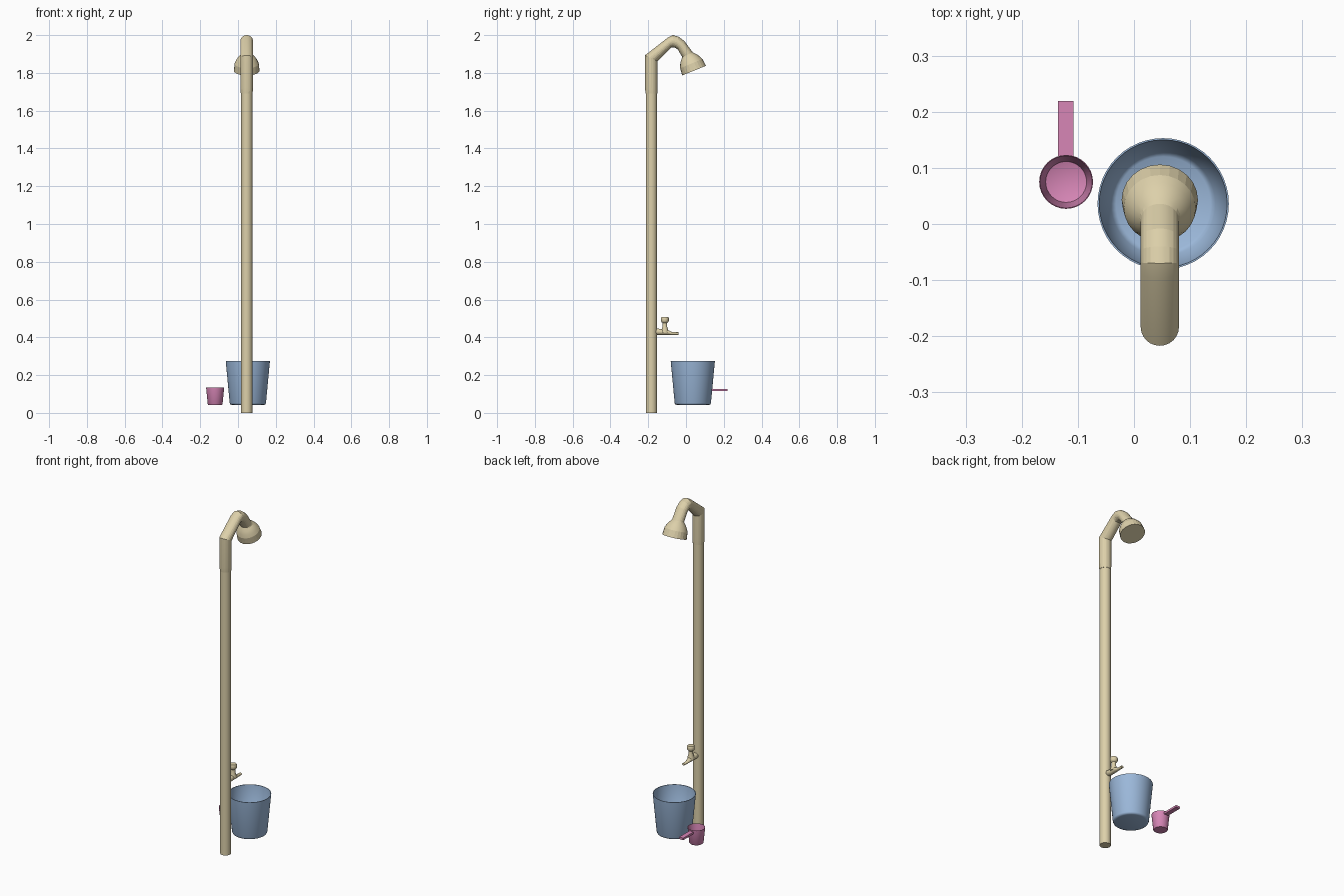
import bpy, bmesh, math
from mathutils import Vector

if "Cube" in bpy.data.objects:
    bpy.data.objects.remove(bpy.data.objects["Cube"])

PX = 0.046  # x of the pipe axis


def material(name, col):
    m = bpy.data.materials.new(name)
    m.diffuse_color = (*col, 1)
    m.use_nodes = True
    m.node_tree.nodes["Principled BSDF"].inputs["Base Color"].default_value = m.diffuse_color
    return m


cream = material("cream", (0.72, 0.63, 0.40))
blue = material("blue", (0.33, 0.48, 0.70))
pink = material("pink", (0.68, 0.24, 0.47))


def finish(name, bm, mat, angle=None):
    bmesh.ops.recalc_face_normals(bm, faces=bm.faces)
    me = bpy.data.meshes.new(name)
    bm.to_mesh(me)
    bm.free()
    ob = bpy.data.objects.new(name, me)
    bpy.context.collection.objects.link(ob)
    me.materials.append(mat)
    if angle:
        bpy.ops.object.select_all(action='DESELECT')
        ob.select_set(True)
        bpy.context.view_layer.objects.active = ob
        bpy.ops.object.shade_smooth_by_angle(angle=math.radians(angle))
    return ob


def loft(bm, rings, n):
    """Each ring: one edge (y, z), opposite edge (y, z), half width in x."""
    loops = []
    for a, b, rx in rings:
        a, b = Vector((PX, *a)), Vector((PX, *b))
        c = (a + b) / 2
        loops.append([bm.verts.new(c + (a - c) * math.cos(t) + Vector((rx * math.sin(t), 0, 0)))
                      for t in (2 * math.pi * i / n for i in range(n))])
    for p, q in zip(loops, loops[1:]):
        for i in range(n):
            j = (i + 1) % n
            bm.faces.new((p[i], p[j], q[j], q[i]))
    bm.faces.new(loops[0])
    bm.faces.new(loops[-1])


def revolve(bm, profile, cx, cy, n):
    """Turn an (r, z) profile about a vertical axis, capping both ends."""
    loops = [[bm.verts.new((cx + r * math.cos(2 * math.pi * i / n),
                            cy + r * math.sin(2 * math.pi * i / n), z)) for i in range(n)]
             for r, z in profile]
    for p, q in zip(loops, loops[1:]):
        for i in range(n):
            j = (i + 1) % n
            bm.faces.new((p[i], p[j], q[j], q[i]))
    bm.faces.new(loops[0])
    bm.faces.new(loops[-1])


# Upright pipe
bm = bmesh.new()
loft(bm, [((-.213, 0), (-.153, 0), .03), ((-.213, 1.75), (-.153, 1.75), .03)], 24)
finish("upright_pipe", bm, cream, 30)

# Bent arm with bell-shaped shower head
rings = [
    ((-.214, 1.69), (-.152, 1.69), .031),
    ((-.217, 1.72), (-.151, 1.72), .034),
    ((-.217, 1.893), (-.151, 1.862), .034),
    ((-.097, 1.986), (-.078, 1.935), .034),
    ((-.070, 2.0), (-.067, 1.935), .034),
    ((-.040, 1.992), (-.055, 1.932), .034),
    ((-.008, 1.968), (-.042, 1.922), .034),
    ((.036, 1.908), (-.020, 1.884), .034),
]
face, axis, side = Vector((.043, 1.812)), Vector((.375, -.927)), Vector((.927, .375))
for t, r in [(.085, .036), (.074, .046), (.058, .056), (.04, .064), (0, .068)]:
    c = face - axis * t
    rings.append((tuple(c + side * r), tuple(c - side * r), r))
bm = bmesh.new()
loft(bm, rings, 24)
finish("shower_arm_and_head", bm, cream, 14)

# Tap: body with spout, then stem and knob
bm = bmesh.new()
loft(bm, [((-.165, .444), (-.165, .416), .014), ((-.158, .447), (-.158, .413), .017),
          ((-.13, .444), (-.13, .413), .016), ((-.10, .442), (-.10, .413), .015),
          ((-.075, .428), (-.08, .413), .010), ((-.041, .427), (-.041, .413), .008)], 16)
finish("tap_body", bm, cream, 35)
bm = bmesh.new()
revolve(bm, [(.020, .425), (.018, .44), (.012, .458), (.012, .476), (.018, .481),
             (.021, .486), (.021, .502), (.018, .507)], PX, -.112, 16)
finish("tap_stem", bm, cream, 35)

# Bucket and mug: thin open vessels
bm = bmesh.new()
revolve(bm, [(.084, .042), (.093, .045), (.096, .052), (.117, .275), (.114, .275),
             (.093, .054), (.084, .047)], .052, .036, 48)
finish("bucket", bm, blue, 50)
bm = bmesh.new()
revolve(bm, [(.036, .042), (.039, .046), (.048, .135), (.0465, .135),
             (.0365, .047), (.035, .046)], -.121, .075, 32)
finish("mug", bm, pink, 40)

# Flat mug handle
bm = bmesh.new()
bmesh.ops.create_cube(bm, size=1)
for v in bm.verts:
    v.co = Vector((-.1215 + v.co.x * .027, .170 + v.co.y * .098, .121 + v.co.z * .012))
finish("mug_handle", bm, pink)
